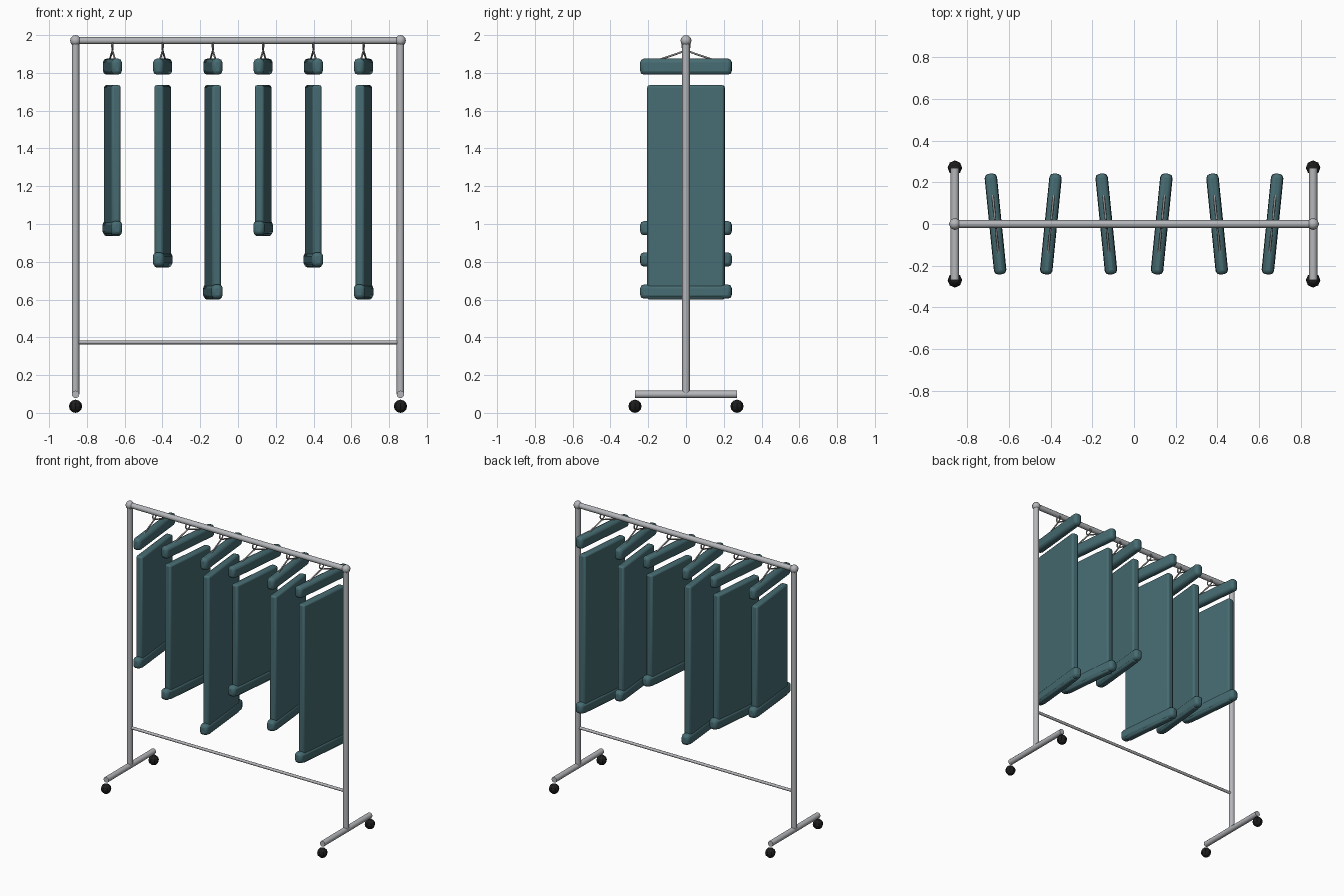
import bpy
from math import radians
from mathutils import Vector, Matrix

old = bpy.data.objects.get("Cube")
if old:
    bpy.data.objects.remove(old, do_unlink=True)


def material(name, rgb, metallic=0.0):
    m = bpy.data.materials.new(name)
    m.use_nodes = True
    m.diffuse_color = (*rgb, 1)
    m.node_tree.nodes["Principled BSDF"].inputs["Base Color"].default_value = (*rgb, 1)
    return m


STEEL = material("brushed steel", (0.46, 0.47, 0.49))
WIRE = material("hanger wire", (0.36, 0.34, 0.33))
CLOTH = material("teal cloth", (0.062, 0.150, 0.168))
RUBBER = material("black rubber", (0.012, 0.012, 0.013))


def finish(name, mat, smooth=True):
    ob = bpy.context.object
    ob.name = name
    ob.data.materials.append(mat)
    if smooth:
        bpy.ops.object.shade_smooth_by_angle(angle=radians(50))
    return ob


def tube(name, a, b, radius, mat, sides=12):
    a, b = Vector(a), Vector(b)
    bpy.ops.mesh.primitive_cylinder_add(
        vertices=sides, radius=radius, depth=(b - a).length, location=(a + b) / 2,
        rotation=(b - a).to_track_quat('Z', 'Y').to_euler())
    return finish(name, mat)


def ball(name, pos, radius, mat, smooth):
    bpy.ops.mesh.primitive_uv_sphere_add(segments=8, ring_count=6, radius=radius, location=pos)
    return finish(name, mat, smooth)


def soft_box(name, x, angle, size, z, bevel):
    # Rounded cloth slab, turned a little about the vertical
    bpy.ops.mesh.primitive_cube_add(size=1, location=(x, 0, z), rotation=(0, 0, angle))
    ob = bpy.context.object
    ob.scale = size
    bpy.ops.object.transform_apply(location=False, rotation=False, scale=True)
    mod = ob.modifiers.new("soft edges", 'BEVEL')
    mod.width = bevel
    mod.segments = 2
    return finish(name, CLOTH)


# Frame
POST_X, RAIL_Z, FOOT_Z, FOOT_Y = 0.86, 1.971, 0.098, 0.27
tube("hanging_rail", (-POST_X, 0, RAIL_Z), (POST_X, 0, RAIL_Z), 0.019, STEEL)
tube("lower_bar", (-POST_X, 0, 0.373), (POST_X, 0, 0.373), 0.01, STEEL)
for side, x in (("right", -POST_X), ("left", POST_X)):
    tube(side + "_post", (x, 0, FOOT_Z), (x, 0, RAIL_Z), 0.02, STEEL)
    tube(side + "_foot", (x, -FOOT_Y, FOOT_Z), (x, FOOT_Y, FOOT_Z), 0.02, STEEL)
    ball(side + "_corner_joint", (x, 0, RAIL_Z), 0.029, STEEL, True)
    for end, y in (("front", -FOOT_Y), ("back", FOOT_Y)):
        ball(f"{side}_{end}_caster", (x, y, 0.035), 0.035, RUBBER, False)

# Garments on hangers, in three repeating lengths
HEMS = (0.936, 0.77, 0.6)
TURNS = (1, -1, 1, -1, 1, -1)
for i, turn in enumerate(TURNS):
    x = (i - 2.5) * 0.266
    angle = turn * 0.1
    hem = HEMS[i % 3]
    n = i + 1
    soft_box(f"garment_shoulder_{n}", x, angle, (0.056, 0.486, 0.085), 1.833, 0.02)
    soft_box(f"garment_body_{n}", x, angle, (0.05, 0.41, 1.735 - hem), (1.735 + hem) / 2, 0.012)
    soft_box(f"garment_hem_{n}", x, angle, (0.06, 0.486, 0.075), hem + 0.042, 0.02)

    # Wire arms and hook ring round the underside of the rail
    turned = Matrix.Rotation(angle, 3, 'Z')
    top = Vector((x, 0, 1.918))
    for arm, y in (("front", -0.2), ("back", 0.2)):
        tube(f"hanger_{arm}_arm_{n}", top, top + turned @ Vector((0, y, -0.068)), 0.005, WIRE, 8)
    bpy.ops.mesh.primitive_torus_add(
        major_segments=14, minor_segments=6, major_radius=0.021, minor_radius=0.0045,
        location=(x, 0, 1.943), rotation=(0, radians(90), angle))
    finish(f"hanger_hook_{n}", WIRE)
